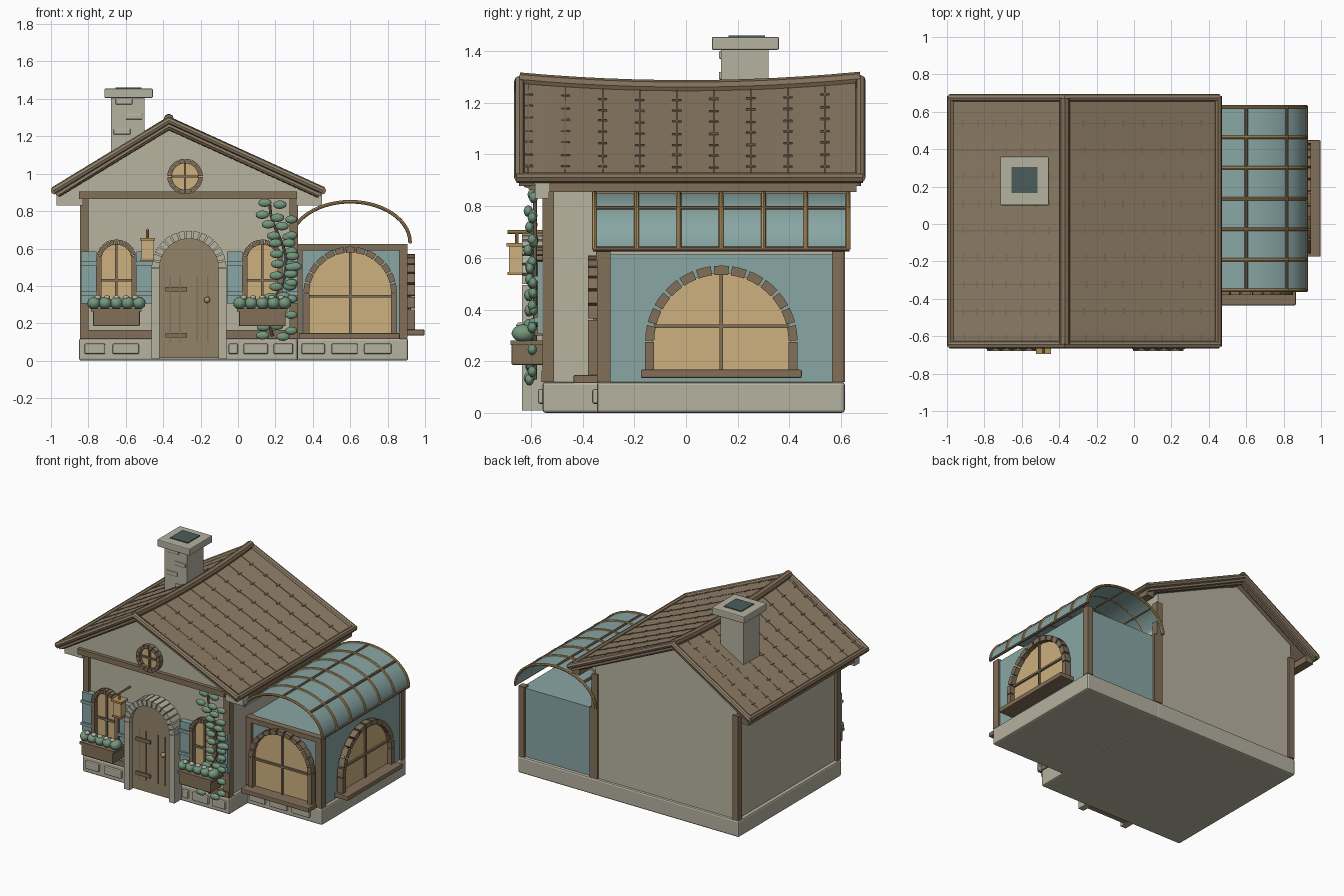
import bpy, bmesh, math, random
from mathutils import Matrix, Vector

if "Cube" in bpy.data.objects:
    bpy.data.objects.remove(bpy.data.objects["Cube"])
random.seed(3)


def mat(name, r, g, b):
    m = bpy.data.materials.new(name)
    lin = [((c / 255 + 0.055) / 1.055) ** 2.4 for c in (r, g, b)]
    m.diffuse_color = (*lin, 1)
    m.use_nodes = True
    m.node_tree.nodes["Principled BSDF"].inputs["Base Color"].default_value = m.diffuse_color
    return m


PLASTER = mat("cream plaster", 184, 179, 160)
STONE = mat("pale stone", 181, 178, 160)
ROOF = mat("roof brown", 143, 126, 104)
TRIM = mat("timber brown", 130, 111, 88)
DOOR = mat("door wood", 148, 132, 105)
TEAL = mat("teal", 136, 166, 164)
GLASS = mat("warm glass", 205, 176, 126)
GOLD = mat("brass", 180, 146, 92)
GREEN = mat("leaf green", 116, 152, 126)
DARK = mat("dark slate", 75, 92, 92)


def finish(name, bm, m, bevel=0, smooth=False):
    bmesh.ops.recalc_face_normals(bm, faces=bm.faces)
    for f in bm.faces:
        f.smooth = smooth
    me = bpy.data.meshes.new(name)
    bm.to_mesh(me)
    bm.free()
    me.materials.append(m)
    ob = bpy.data.objects.new(name, me)
    bpy.context.collection.objects.link(ob)
    if bevel:
        b = ob.modifiers.new("bevel", "BEVEL")
        b.width, b.segments = bevel, 2
    return ob


def prisms(name, items, m, side=False, bevel=0):
    """Extrude (outline, d0, d1): outlines lie in x-z (front) or y-z (side)."""
    bm = bmesh.new()
    for pts, d0, d1 in items:
        ends = [[bm.verts.new((d, u, z) if side else (u, d, z)) for u, z in pts] for d in (d0, d1)]
        bm.faces.new(ends[0])
        bm.faces.new(ends[1][::-1])
        n = len(pts)
        for i in range(n):
            j = (i + 1) % n
            bm.faces.new((ends[0][i], ends[1][i], ends[1][j], ends[0][j]))
    return finish(name, bm, m, bevel)


def rect(u0, u1, z0, z1):
    return [(u0, z0), (u1, z0), (u1, z1), (u0, z1)]


def box(name, x0, x1, y0, y1, z0, z1, m, bevel=0):
    return prisms(name, [(rect(x0, x1, z0, z1), y0, y1)], m, bevel=bevel)


def polar(u, z, r, a):
    return (u + r * math.cos(a), z + r * math.sin(a))


def arch(u, z0, spring, r, n=24):
    return [(u - r, z0), (u + r, z0)] + [polar(u, spring, r, math.pi * i / n) for i in range(n + 1)]


def ring_blocks(u, z, r0, r1, d0, d1, n, total=math.pi):
    s = total / n
    return [([polar(u, z, r0, s * i + .02), polar(u, z, r1, s * i + .02), polar(u, z, r1, s * (i + .5)),
              polar(u, z, r1, s * (i + 1) - .02), polar(u, z, r0, s * (i + 1) - .02),
              polar(u, z, r0, s * (i + .5))], d0, d1) for i in range(n)]


def arch_frame(name, u, z0, spring, r, w, d0, d1, m, side=False, n=13):
    items = ring_blocks(u, spring, r - w, r, d0, d1, n)
    items += [(rect(u - r, u - r + w, z0, spring), d0, d1), (rect(u + r - w, u + r, z0, spring), d0, d1)]
    prisms(name, items, m, side)


def window(name, u, z0, spring, r, w, wall, out, bar_z, side=False):
    """Arched window; out is the signed outward direction of the wall."""
    arch_frame(name + "_frame", u, z0, spring, r, w, wall, wall + out * .045, TRIM, side)
    prisms(name + "_glass", [(arch(u, z0, spring, r - w * .8), wall - out * .01, wall + out * .012)], GLASS, side)
    top = spring + r - w
    prisms(name + "_bars", [(rect(u - .007, u + .007, z0, top), wall, wall + out * .025),
                            (rect(u - r + w, u + r - w, bar_z - .007, bar_z + .007), wall, wall + out * .025)],
           TRIM, side)


def blobs(name, items, m):
    bm = bmesh.new()
    for c, s in items:
        bmesh.ops.create_icosphere(bm, subdivisions=2, radius=1,
                                   matrix=Matrix.Translation(c) @ Matrix.Diagonal((*s, 1)))
    return finish(name, bm, m, smooth=True)


def tubes(name, paths, r, m):
    cu = bpy.data.curves.new(name, "CURVE")
    cu.dimensions, cu.bevel_depth, cu.bevel_resolution, cu.use_fill_caps = "3D", r, 2, True
    for p in paths:
        sp = cu.splines.new("POLY")
        sp.points.add(len(p) - 1)
        for q, c in zip(sp.points, p):
            q.co = (*c, 1)
    cu.materials.append(m)
    ob = bpy.data.objects.new(name, cu)
    bpy.context.collection.objects.link(ob)
    bpy.ops.object.select_all(action="DESELECT")
    ob.select_set(True)
    bpy.context.view_layer.objects.active = ob
    bpy.ops.object.convert(target="MESH")
    bpy.ops.object.shade_smooth_by_angle()


# Roof shape: off-centre ridge that sags in the middle
RX, XL, XR, YF, YB = -.37, -.985, .455, -.645, .675


def roof_z(x, y):
    t = (x - RX) / ((XR if x > RX else XL) - RX)
    return (1.255 + .03 * (y / .65) ** 2) * (1 - t) + .91 * t


# Foundations with raised stones
box("house_base", -.85, .32, -.555, .615, 0, .12, STONE, .012)
box("sunroom_base", .3, .91, -.345, .615, 0, .12, STONE, .012)
prisms("base_stones", [(rect(a, b, .035, .092), y - .018, y + .02) for y, spans in (
    (-.555, ((-.82, -.71), (-.67, -.53), (-.05, .0), (.03, .16), (.19, .295))),
    (-.345, ((.34, .465), (.5, .64), (.675, .82)))) for a, b in spans], STONE, bevel=.008)

# House body and wide front gable
body = [(-.825, .1), (.3, .1)] + [(x, roof_z(x, 0) - .015) for x in (.3, RX, -.825)]
prisms("house_walls", [(body, -.535, .6)], PLASTER)
gable = [(-.97, .83), (-.83, .83), (-.83, .88), (.31, .88), (.31, .83), (.45, .83)]
gable += [(x, roof_z(x, -.57) - .02) for x in (.45, RX, -.97)]
prisms("front_gable", [(gable, -.585, -.53)], PLASTER)

# House timbers
prisms("corner_posts", [(rect(a, a + .045, .12, .87), y, y + .045)
                        for a in (-.845, .275) for y in (-.555, .57)], TRIM)
box("front_beam", -.85, .315, -.61, -.53, .865, .905, TRIM)
box("front_sill_beam", -.84, .315, -.56, -.53, .12, .163, TRIM)
prisms("eave_boards", [(rect(a, a + .06, .855, .9), -.583, .66) for a in (-.965, .385)], TRIM)

# Roof slab
bm = bmesh.new()
ys = [YF + (YB - YF) * i / 12 for i in range(13)]
rows = [[bm.verts.new((x, y, roof_z(x, y))) for x in (XL, RX, XR)] for y in ys]
for a, b in zip(rows, rows[1:]):
    for i in (0, 1):
        bm.faces.new((a[i], a[i + 1], b[i + 1], b[i]))
roof = finish("roof", bm, ROOF)
if roof.data.polygons[0].normal.z < 0:
    roof.data.flip_normals()
sol = roof.modifiers.new("thickness", "SOLIDIFY")
sol.thickness, sol.offset = .035, -1

# Roof seams and shingle ticks
seams = []
for k in range(9):
    y = -.61 + .1435 * k
    for xe in (XL, XR):
        def strip(t0, t1, h):
            xs = [RX + (xe - RX) * t for t in (t0, t1)]
            z = [roof_z(x, y) for x in xs]
            return [(xs[0], z[0] - .01), (xs[1], z[1] - .01), (xs[1], z[1] + h), (xs[0], z[0] + h)]
        seams.append((strip(.02, .99, .003), y - .003, y + .003))
        for j in range(1, 8):
            t = j / 8 + random.uniform(-.01, .01)
            seams.append((strip(t, t + .012, .004), y - .018, y + .018))
prisms("roof_seams", seams, TRIM)

# Ridge, eaves and rakes
tubes("ridge_cap", [[(RX, y, roof_z(RX, y) + .006) for y in ys]], .027, TRIM)
tubes("eave_rolls", [[(x, YF - .01, .91), (x, YB + .01, .91)] for x in (XL + .005, XR - .005)], .021, TRIM)
tubes("rake_rolls", [[(x, y, roof_z(x, y)) for x in (XL, RX, XR)] for y in (YF, YB)], .02, ROOF)
tubes("rake_moulding", [[(x, y, roof_z(x, y) - .035) for x in (XL + .02, RX, XR - .02)]
                        for y in (YF + .03, YB - .03)], .015, TRIM)

# Chimney
box("chimney", -.68, -.5, .135, .32, .95, 1.41, STONE)
box("chimney_cap", -.715, -.455, .1, .36, 1.405, 1.455, STONE, .006)
box("flue", -.655, -.515, .165, .305, 1.44, 1.461, DARK)
prisms("chimney_bricks", [(rect(x, x + .09, z, z + .03), .127, .15) for x, z in
                          ((-.655, 1.37), (-.6, 1.29), (-.665, 1.21), (-.59, 1.13))], STONE, bevel=.005)

# Round gable window
prisms("round_frame", ring_blocks(-.283, .985, .07, .095, -.62, -.58, 16, math.tau), TRIM)
prisms("round_glass", [([polar(-.283, .985, .073, math.tau * i / 24) for i in range(24)], -.595, -.58)], GLASS)
prisms("round_bars", [(rect(-.289, -.277, .915, 1.055), -.608, -.585),
                      (rect(-.353, -.213, .979, .991), -.608, -.585)], TRIM)

# Front door with stone arch
DX = -.262
arch_frame("door_arch", DX, .01, .495, .2, .043, -.635, -.53, STONE, n=15)
prisms("door", [(arch(DX, .015, .495, .16), -.6, -.53)], DOOR)
prisms("door_grooves", [(rect(DX + x - .004, DX + x + .004, .1, .45), -.604, -.59)
                        for x in (-.1, -.05, .045, .1)], TRIM)
prisms("door_straps", [(rect(DX - .125, DX - .01, z, z + .024), -.612, -.59) for z in (.125, .37)], TRIM)
blobs("door_knob", [((-.165, -.615, .325), (.017, .017, .017))], GOLD)

# Front windows, shutters and flower boxes
for tag, x in (("left", -.65), ("right", .13)):
    window(tag + "_window", x, .3, .54, .108, .028, -.545, -1, .43)
    for s in (-1, 1):
        c = x + s * .148
        box(tag + "_shutter", c - .042, c + .042, -.575, -.53, .305, .585, TEAL)
        prisms(tag + "_shutter_battens", [(rect(c - .042, c + .042, z, z + .02), -.588, -.57)
                                          for z in (.35, .51)], TEAL)
    box(tag + "_flower_box", x - .125, x + .125, -.675, -.55, .185, .27, TRIM, .006)
    box(tag + "_flower_box_rim", x - .135, x + .135, -.68, -.55, .262, .28, TRIM)
    blobs(tag + "_box_plants", [((x - .12 + .06 * i, -.63, .308), (.037, .046, .035)) for i in range(5)], GREEN)
    blobs(tag + "_box_blossoms", [((x - .1 + .05 * i, -.64, .338), (.018, .018, .013)) for i in range(5)], STONE)

# Lantern on its bracket
box("lantern", -.515, -.453, -.685, -.625, .545, .645, GLASS)
box("lantern_cap", -.525, -.443, -.695, -.615, .643, .657, GOLD)
box("lantern_foot", -.52, -.448, -.69, -.62, .533, .546, GOLD)
tubes("lantern_bracket", [[(-.484, -.69, .7), (-.484, -.53, .7)], [(-.484, -.655, .7), (-.484, -.655, .65)]],
      .007, GOLD)

# Climbing vine
leaves, stem = [], []
for i in range(14):
    z = .13 + .054 * i
    x = .215 + .045 * math.sin(i * .55 - 2.4)
    stem.append((x, -.585, z))
    for dx in (-.038, .042):
        leaves.append(((x + dx + random.uniform(-.015, .015), -.6 + random.uniform(-.012, .012),
                        z + random.uniform(-.015, .015)), (.037, .018, .023)))
leaves += [((.285, -.595, .16 + .085 * i), (.034, .018, .022)) for i in range(8)]
blobs("vine_leaves", leaves, GREEN)
tubes("vine_stem", [stem], .008, TRIM)

# Sunroom body and frame
box("sunroom_walls", .29, .89, -.325, .595, .1, .612, TEAL)
prisms("sunroom_posts", [(rect(.86, .905, .12, .625), -.345, -.293), (rect(.86, .905, .12, .625), .565, .612),
                         (rect(.305, .345, .12, .625), -.345, -.293), (rect(.3, .34, .12, .625), .565, .612)], TRIM)
box("sunroom_front_beam", .31, .905, -.348, -.3, .59, .625, TRIM)
window("sunroom_front_window", .6, .135, .36, .25, .032, -.335, -1, .345)
box("sunroom_front_sill", .325, .865, -.435, -.32, .115, .147, TRIM, .005)
window("sunroom_side_window", .137, .16, .275, .295, .035, .9, 1, .335, side=True)
box("sunroom_side_sill", .88, .997, -.175, .448, .135, .167, TRIM, .005)


# Glazed barrel roof with ribs
def barrel(a, k=1.0):
    return (.6 + .32 * k * math.cos(a), .632 + .218 * k * math.sin(a))


angles = [math.pi * i / 28 for i in range(29)]
shell = [barrel(a) for a in angles] + [barrel(a, .975) for a in reversed(angles)]
glass = prisms("barrel_roof", [(shell, -.355, .63)], TEAL)
bpy.context.view_layer.objects.active = glass
glass.select_set(True)
bpy.ops.object.shade_smooth_by_angle()
tubes("barrel_ribs", [[(x, -.355 + .1637 * k, z) for x, z in map(barrel, angles)] for k in range(7)], .0095, GOLD)
tubes("barrel_rails", [[(x, -.36, z), (x, .632, z)] for x, z in
                       (barrel(a) for a in (0.01, .82, math.pi / 2, math.pi - .82))], .009, TRIM)
